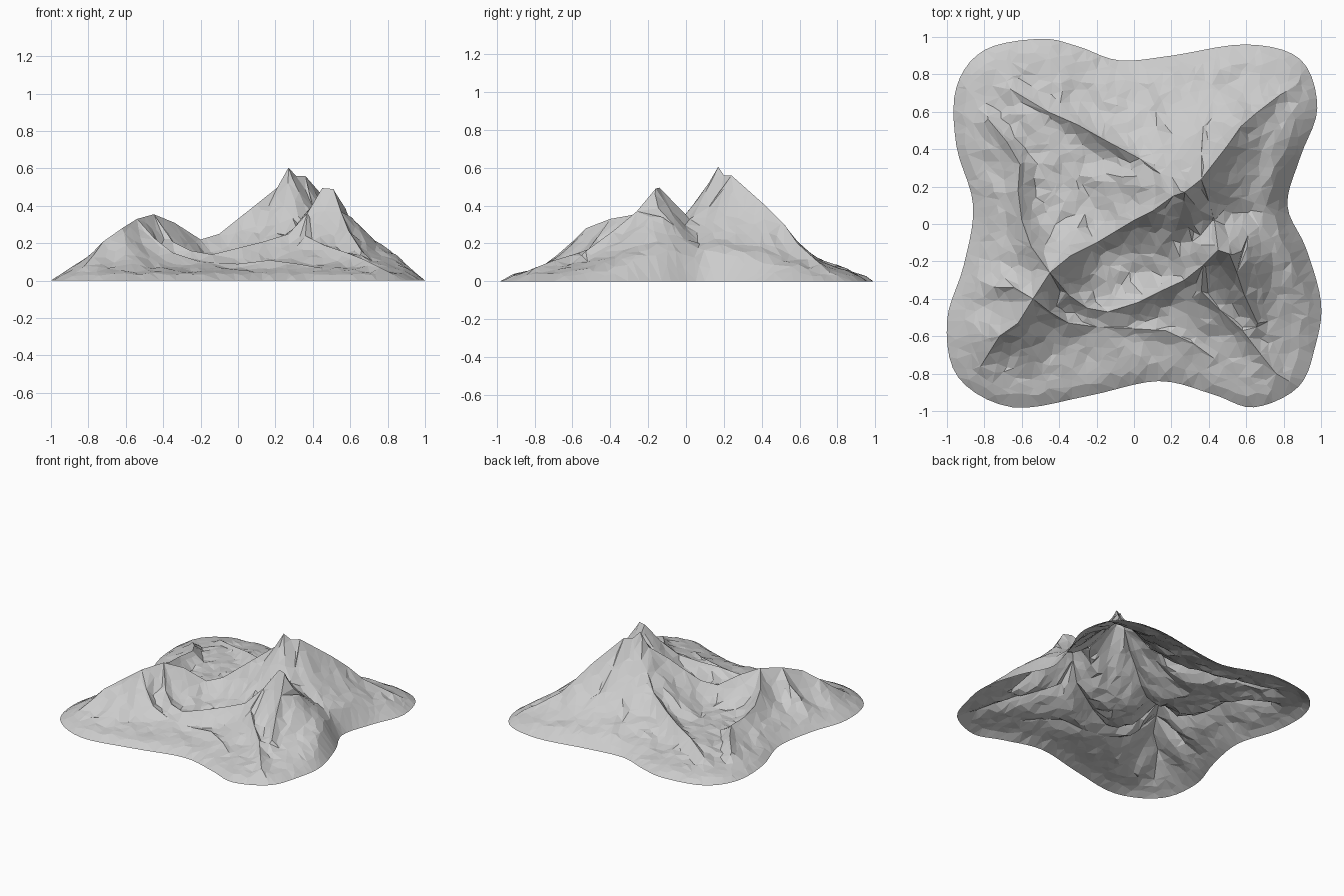
import bpy
import bmesh
import math
import random
from mathutils import Vector, noise
from mathutils.geometry import delaunay_2d_cdt, intersect_point_line

random.seed(4)

cube = bpy.data.objects.get("Cube")
if cube:
    bpy.data.objects.remove(cube, do_unlink=True)

# Four-lobed foot of the mountain, counter-clockwise
FOOT = [
    (.98, .62), (.89, .88), (.6, .96), (.2, .9), (-.08, .875), (-.3, .95),
    (-.5, .99), (-.8, .93), (-.95, .73), (-.95, .42), (-.86, .1),
    (-.91, -.22), (-1, -.52), (-.94, -.82), (-.65, -.98), (-.25, -.92),
    (.13, -.84), (.42, -.91), (.64, -.98), (.88, -.87), (.97, -.65),
    (1, -.42), (.92, -.13), (.82, .1), (.89, .36),
]

# Crest lines as x, y, height
MAIN_CREST = [
    (-.82, -.76, .08), (-.77, -.68, .14), (-.72, -.6, .21), (-.62, -.53, .28),
    (-.54, -.4, .33), (-.45, -.26, .355), (-.34, -.17, .31),
    (-.2, -.1, .22), (-.1, -.04, .25), (0, .02, .33), (.1, .07, .41),
    (.21, .15, .48), (.27, .17, .605), (.31, .2, .56), (.36, .24, .56),
    (.43, .33, .48), (.5, .42, .4), (.57, .52, .3), (.65, .59, .2),
    (.78, .69, .11), (.88, .76, .06),
]
SECOND_CREST = [
    (.36, .24, .56), (.4, .12, .37), (.43, .02, .33), (.45, -.14, .495),
    (.51, -.16, .49), (.55, -.26, .37), (.59, -.38, .27), (.66, -.53, .16),
]
FRONT_SPUR = [
    (.45, -.14, .49), (.37, -.22, .36), (.27, -.3, .25), (.14, -.36, .21),
    (.02, -.42, .18), (-.14, -.47, .14), (-.25, -.45, .16), (-.35, -.38, .21),
    (-.45, -.26, .355),
]
SOUTH_STEP = [
    (-.54, -.4, .33), (-.45, -.47, .23), (-.35, -.53, .15), (-.2, -.55, .1),
    (0, -.56, .09), (.17, -.57, .11), (.32, -.64, .09), (.43, -.72, .07),
]
SOUTHEAST_SPUR = [
    (.37, -.22, .36), (.36, -.36, .24), (.46, -.46, .19), (.58, -.57, .15),
    (.68, -.7, .11), (.76, -.8, .07),
]
BACK_RIDGE = [
    (.21, .15, .48), (.14, .27, .37), (.03, .35, .27), (-.14, .44, .21),
    (-.3, .53, .18), (-.46, .6, .15), (-.66, .72, .1),
]
BACK_SPUR = [(.36, .24, .56), (.36, .38, .38), (.37, .52, .24),
             (.42, .66, .14)]
WEST_RIDGE = [
    (-.45, -.26, .355), (-.55, -.12, .27), (-.6, .02, .21), (-.62, .18, .19),
    (-.61, .32, .18), (-.68, .44, .16), (-.78, .56, .11),
]
WEST_SPUR = [(-.54, -.4, .33), (-.64, -.34, .25), (-.73, -.34, .18)]
EAST_SHELF = [(.43, .02, .33), (.5, .1, .28), (.57, .14, .25), (.61, .06, .2),
              (.61, -.06, .21), (.55, -.26, .37)]
CRESTS = [MAIN_CREST, SECOND_CREST, FRONT_SPUR, SOUTH_STEP, SOUTHEAST_SPUR,
          BACK_RIDGE, BACK_SPUR, WEST_RIDGE, WEST_SPUR, EAST_SHELF]


def smooth_loop(points, steps):
    """Closed Catmull-Rom curve through the points."""
    pts = [Vector(p) for p in points]
    loop = []
    for i in range(len(pts)):
        a, b, c, d = (pts[(i + k) % len(pts)] for k in (-1, 0, 1, 2))
        for s in range(steps):
            t = s / steps
            loop.append(b + (c - a) * t / 2
                        + (a * 2 - b * 5 + c * 4 - d) * t ** 2 / 2
                        + (b * 3 - a - c * 3 + d) * t ** 3 / 2)
    return loop


outline = smooth_loop(FOOT, 5)
foot_segments = list(zip(outline, outline[1:] + outline[:1]))
crest_segments = [(Vector(a), Vector(b))
                  for crest in CRESTS for a, b in zip(crest, crest[1:])]


def along(p, a, b):
    """Distance to a flat segment and the position along it."""
    _, t = intersect_point_line(p, a.xy, b.xy)
    t = max(0, min(1, t))
    return (p - a.xy.lerp(b.xy, t)).length, t


def edge_distance(p):
    return min(along(p, a, b)[0] for a, b in foot_segments)


def inside(p):
    crossings = [(a.y > p.y) != (b.y > p.y)
                 and p.x < a.x + (b.x - a.x) * (p.y - a.y) / (b.y - a.y)
                 for a, b in foot_segments]
    return sum(crossings) % 2 == 1


def ease(t):
    t = max(0, min(1, t))
    return t * t * (3 - 2 * t)


def height(p):
    """Crests falling away into valleys, above a low shelf round the foot."""
    edge = edge_distance(p)
    rock, nearest = 0, 1
    for a, b in crest_segments:
        d, t = along(p, a, b)
        crest = a.z + (b.z - a.z) * t
        nearest = min(nearest, d)
        rock = max(rock, crest * math.exp(-d / (.08 + .4 * crest)))
    shelf = .03 * (1 - math.exp(-edge / .03)) + .15 * min(edge, .3)
    floor = shelf + .045 * ease((edge - .25) / .2)
    rough = noise.noise(Vector((p.x * 6, p.y * 6, 2)))
    rough += noise.noise(Vector((p.x * 14, p.y * 14, 5)))
    rough *= .02 * min(1, nearest / .1) * ease(edge / .25)
    return max(rock * ease(edge / .15 + .2), floor) + rough if edge > .001 else 0


# Plan points: foot outline, crest lines, then scattered rock points
points = list(outline)
count = len(points)
edges = [(i, (i + 1) % count) for i in range(count)]
for crest in CRESTS:
    start = len(points)
    points += [Vector(p[:2]) for p in crest]
    edges += [(i, i + 1) for i in range(start, len(points) - 1)]

step = .054
cells = int(1 / step) + 1
for i in range(-cells, cells + 1):
    for j in range(-cells, cells + 1):
        p = Vector((i + random.uniform(-.45, .45) + j % 2 / 2,
                    j + random.uniform(-.45, .45))) * step
        if inside(p) and edge_distance(p) > .03:
            points.append(p)

plan, _, faces, *_ = delaunay_2d_cdt(points, edges, [], 1, 1e-5)

# Open-bottomed mountain shell with flat facets
mesh = bpy.data.meshes.new("mountain")
bm = bmesh.new()
verts = [bm.verts.new((p.x, p.y, height(p))) for p in plan]
for face in faces:
    bm.faces.new([verts[i] for i in face])
bm.normal_update()
for face in bm.faces:
    face.smooth = False
    if face.normal.z < 0:
        face.normal_flip()
bm.to_mesh(mesh)
bm.free()

mountain = bpy.data.objects.new("mountain", mesh)
bpy.context.collection.objects.link(mountain)

# Plain grey rock
rock_grey = bpy.data.materials.new("rock_grey")
rock_grey.use_nodes = True
colour = (.6, .6, .6, 1)
rock_grey.diffuse_color = colour
rock_grey.node_tree.nodes["Principled BSDF"].inputs["Base Color"].default_value = colour
mesh.materials.append(rock_grey)
